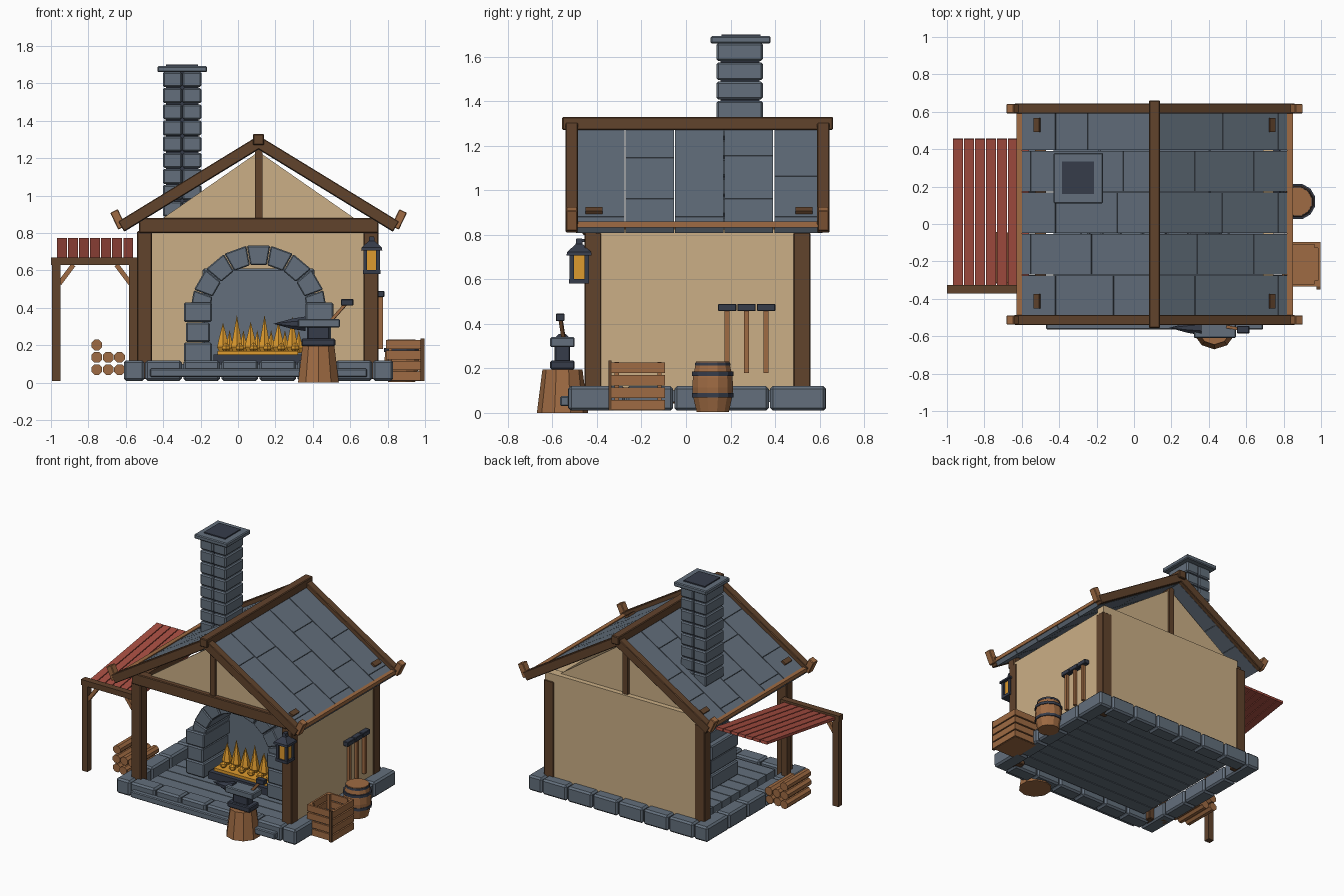
import bpy, bmesh, math, random
from mathutils import Vector, Matrix

if "Cube" in bpy.data.objects:
    bpy.data.objects.remove(bpy.data.objects["Cube"])
random.seed(4)


def material(name, rgb):
    m = bpy.data.materials.new(name)
    m.diffuse_color = [((c / 255 + .055) / 1.055) ** 2.4 for c in rgb] + [1]
    m.use_nodes = True
    m.node_tree.nodes["Principled BSDF"].inputs["Base Color"].default_value = m.diffuse_color
    return m


SLATE = material("slate", (99, 111, 124))
DARK = material("dark_iron", (54, 60, 74))
PLASTER = material("plaster", (203, 175, 134))
WOOD = material("dark_wood", (97, 67, 44))
LIGHT = material("light_wood", (159, 107, 67))
RED = material("red_slats", (166, 78, 65))
AMBER = material("amber", (222, 155, 46))


def finish(name, bm, mat, bevel=0):
    bmesh.ops.recalc_face_normals(bm, faces=bm.faces)
    me = bpy.data.meshes.new(name)
    bm.to_mesh(me)
    bm.free()
    me.materials.append(mat)
    ob = bpy.data.objects.new(name, me)
    bpy.context.collection.objects.link(ob)
    if bevel:
        mod = ob.modifiers.new("bevel", 'BEVEL')
        mod.width, mod.segments = bevel, 1
    return ob


def box(name, mat, x0, x1, y0, y1, z0, z1, bevel=0):
    bm = bmesh.new()
    bmesh.ops.create_cube(bm, size=1, matrix=Matrix.Translation(((x0 + x1) / 2, (y0 + y1) / 2, (z0 + z1) / 2))
                          @ Matrix.Diagonal((x1 - x0, y1 - y0, z1 - z0, 1)))
    return finish(name, bm, mat, bevel)


def beam(name, mat, p, q, w, h, bevel=0):
    """Box running from p to q, w wide sideways and h high."""
    p, q = Vector(p), Vector(q)
    rot = (q - p).to_track_quat('X', 'Z').to_matrix().to_4x4()
    bm = bmesh.new()
    bmesh.ops.create_cube(bm, size=1, matrix=Matrix.Translation((p + q) / 2) @ rot
                          @ Matrix.Diagonal(((q - p).length, w, h, 1)))
    return finish(name, bm, mat, bevel)


def prism(name, mat, pts, y0, y1, bevel=0):
    """Front-view outline (x, z) pushed from y0 to y1."""
    bm = bmesh.new()
    f = bm.faces.new([bm.verts.new((x, y0, z)) for x, z in pts])
    r = bmesh.ops.extrude_face_region(bm, geom=[f])
    bmesh.ops.translate(bm, vec=(0, y1 - y0, 0), verts=[v for v in r['geom'] if isinstance(v, bmesh.types.BMVert)])
    return finish(name, bm, mat, bevel)


def lathe(name, mat, at, profile, n=10, axis=(0, 0, 1)):
    """Stack of n-sided rings (radius, height) along an axis."""
    bm = bmesh.new()
    rings = [[bm.verts.new((max(r, .0005) * math.cos(2 * math.pi * (k + .5) / n),
                            max(r, .0005) * math.sin(2 * math.pi * (k + .5) / n), z)) for k in range(n)]
             for r, z in profile]
    for a, b in zip(rings, rings[1:]):
        for k in range(n):
            bm.faces.new((a[k], a[(k + 1) % n], b[(k + 1) % n], b[k]))
    bm.faces.new(rings[0])
    bm.faces.new(rings[-1])
    bm.transform(Matrix.Translation(at) @ Vector(axis).to_track_quat('Z', 'Y').to_matrix().to_4x4())
    return finish(name, bm, mat)


CX = .11  # ridge line of the house

# Stone foundation ring, front step and floor
for i in range(6):
    x = -.50 + i * .2035
    for y in (-.53, .52):
        box("foundation_stone", SLATE, x + .004, x + .2, y, y + .11, .01, .12, .012)
edges = (-.53, -.27, -.055, .16, .375, .63)
for a, b in zip(edges, edges[1:]):
    for x in (-.61, .72):
        box("foundation_stone", SLATE, x, x + .11, a + .003, b - .003, .01, .12, .012)
box("front_step", SLATE, -.47, .69, -.565, -.52, .03, .075, .006)
for i in range(9):
    y = -.41 + i * .102
    box("floor_plank", SLATE, -.43, .69, y + .003, y + .099, .05, .1)

# Corner posts, walls and tie beams
for x in (-.54, .67):
    for y in (-.457, .483):
        box("corner_post", WOOD, x, x + .08, y, y + .077, .02, .81, .005)
box("right_wall", PLASTER, .69, .746, -.42, .525, .1, .825)
box("back_wall", PLASTER, -.47, .742, .49, .556, .1, .865)
box("front_tie_beam", WOOD, -.53, .75, -.465, -.40, .80, .88, .005)
box("left_tie_beam", WOOD, -.53, -.47, -.42, .52, .80, .85)
for y in (-.43, .49):
    prism("gable_panel", PLASTER, [(CX - .54, .86), (CX + .54, .86), (CX, 1.235)], y, y + .03)
    box("king_post", WOOD, CX - .02, CX + .02, y - .02, y + .05, .86, 1.25)


# Roof: slate strips with staggered joints, rafters, ridge, eaves
def slope(s, t, y, lift=0):
    return (CX + s * (.735 * t + .52 * lift), y, 1.285 - .45 * t + .85 * lift)


for s in (-1, 1):
    for i in range(5):
        y = -.385 + i * .2225
        cuts = [0, random.uniform(.22, .55), random.choice((.72, .9)), 1]
        for a, b in zip(cuts, cuts[1:]):
            beam("roof_slate", SLATE, slope(s, a + .002, y, -.016), slope(s, b - .002, y, -.016), .217, .034)
    for y in (-.513, .617):
        beam("rafter", WOOD, slope(s, 0, y), slope(s, 1, y), .055, .062, .004)
        beam("eave_cap", LIGHT, (CX + s * .73, y, .828), (CX + s * .773, y, .918), .05, .045, .004)
    beam("eave_strip", LIGHT, slope(s, .982, -.49, .004), slope(s, .982, .595, .004), .03, .026)
    for y in (-.413, .53):
        beam("roof_peg", WOOD, slope(s, .83, y, .002), slope(s, .87, y, .002), .075, .028)
box("ridge_beam", WOOD, CX - .03, CX + .03, -.556, .66, 1.27, 1.33, .005)

# Chimney
box("chimney_core", DARK, -.385, -.21, .155, .33, .8, 1.66)
for i in range(10):
    z = .8 + i * .0865
    for x in (-.402, -.297):
        box("chimney_stone", SLATE, x, x + .102, .137, .345, z + .003, z + .083, .008)
box("chimney_cap", SLATE, -.43, -.165, .11, .38, 1.66, 1.692, .006)
box("chimney_mouth", DARK, -.385, -.215, .16, .335, 1.68, 1.7)

# Fireplace: body, pillars, arch and hearth
box("fireplace_body", SLATE, -.19, .41, .1, .49, .1, .61, .01)
for s in (-1, 1):
    for i in range(3):
        z = .11 + i * .107
        a, b = sorted((CX + s * (.25 + .01 * (i % 2)), CX + s * (.40 - .012 * (i % 2))))
        box("pillar_stone", SLATE, a, b, -.19, .12, z, z + .105, .008)
for i in range(9):
    a, b = math.pi * i / 9 + .005, math.pi * (i + 1) / 9 - .005
    prism("arch_stone", SLATE, [(CX + r * math.cos(t), .37 + r * math.sin(t))
                                for r, t in ((.262, a), (.368, a), (.368, b), (.262, b))], -.17, .12, .006)
box("hearth", DARK, -.13, .35, -.15, .1, .1, .15)
box("ember_bed", AMBER, -.11, .32, -.12, .08, .15, .17)
for i in range(6):
    x = -.08 + i * .074
    h = (.16, .2, .165, .2, .165, .19)[i]
    lathe("flame", AMBER, (x, -.01, .16), [(.02, 0), (.036, .03), (.027, .07), (0, h)], 6)
    lathe("small_flame", AMBER, (x + .035, .03, .16), [(.015, 0), (.026, .025), (.018, .05), (0, .12)], 6)
    lathe("ember", AMBER, (x + .015, -.075, .165), [(.01, 0), (.024, .014), (.022, .032), (0, .05)], 6)

# Awning with posts, braces and red slats
for x in (-.995, -.583):
    box("awning_post", WOOD, x, x + .045, -.37, -.325, .01, .64)
box("awning_beam", WOOD, -1, -.53, -.372, -.325, .63, .67)
for a, b in ((-.955, -.88), (-.575, -.65)):
    beam("awning_brace", LIGHT, (a, -.348, .53), (b, -.348, .63), .025, .025)
for i in range(7):
    x = -.942 + i * .0592
    beam("awning_slat", RED, (x, -.325, .645), (x, .455, .765), .053, .02)

# Stacked logs
for r, row in enumerate((3, 3, 1)):
    for i in range(row):
        lathe("log", LIGHT, (-.755 + i * .061, -.33 + random.uniform(0, .02), .07 + r * .066),
              [(.031, 0), (.031, .27)], 8, (0, 1, 0))

# Stump, anvil and hammer
lathe("stump", LIGHT, (.43, -.555, 0), [(.115, 0), (.09, .195)], 10)
box("anvil_foot", DARK, .34, .52, -.61, -.5, .195, .235, .006)
box("anvil_waist", DARK, .37, .49, -.59, -.52, .23, .31, .006)
box("anvil_top", SLATE, .32, .545, -.61, -.5, .295, .34, .006)
lathe("anvil_horn", DARK, (.36, -.555, .315), [(.042, 0), (.03, .07), (0, .17)], 8, (-1, 0, 0))
beam("hammer_handle", LIGHT, (.50, -.55, .335), (.585, -.565, .43), .016, .016)
box("hammer_head", DARK, .55, .617, -.585, -.545, .412, .447, .004)

# Lantern on the front right post
LX, LY = .715, -.48
box("lantern_base", DARK, LX - .047, LX + .047, LY - .045, LY + .045, .582, .602)
box("lantern_glass", AMBER, LX - .033, LX + .033, LY - .033, LY + .033, .60, .71)
for sx in (-.034, .034):
    for sy in (-.034, .034):
        box("lantern_bar", DARK, LX + sx - .01, LX + sx + .01, LY + sy - .01, LY + sy + .01, .595, .715)
lathe("lantern_roof", DARK, (LX, LY, .708), [(.08, 0), (.076, .015), (.022, .05), (.018, .075)], 4)
beam("lantern_hook", DARK, (LX, LY, .775), (LX, -.44, .775), .014, .014)

# Tools hanging on the right wall
for y in (.185, .272, .36):
    box("tool_handle", LIGHT, .752, .774, y - .011, y + .011, .18, .47)
    box("tool_head", DARK, .743, .782, y - .041, y + .041, .457, .49, .003)

# Barrel with hoops
lathe("barrel", LIGHT, (.875, .12, .005), [(.075, 0), (.092, .07), (.095, .11), (.092, .155), (.077, .225)], 12)
for z, r in ((.07, .097), (.165, .097)):
    lathe("barrel_hoop", DARK, (.875, .12, z), [(r, 0), (r, .02)], 12)
lathe("barrel_rim", DARK, (.875, .12, .212), [(.083, 0), (.081, .014)], 12)

# Open slatted crate
X0, X1, Y0, Y1 = .79, .998, -.335, -.095
box("crate_bottom", LIGHT, X0 + .01, X1 - .01, Y0 + .01, Y1 - .01, .01, .03)
for i in range(4):
    z = .012 + i * .056
    for x in (X0, X1 - .014):
        box("crate_slat", LIGHT, x, x + .014, Y0, Y1, z, z + .047)
    for y in (Y0, Y1 - .014):
        box("crate_slat", LIGHT, X0, X1, y, y + .014, z, z + .047)
for x in (X0 + .014, X1 - .034):
    for y in (Y0 + .014, Y1 - .034):
        box("crate_post", LIGHT, x, x + .02, y, y + .02, .01, .228)
box("crate_corner_strip", WOOD, .975, .996, -.349, -.335, .01, .235)
